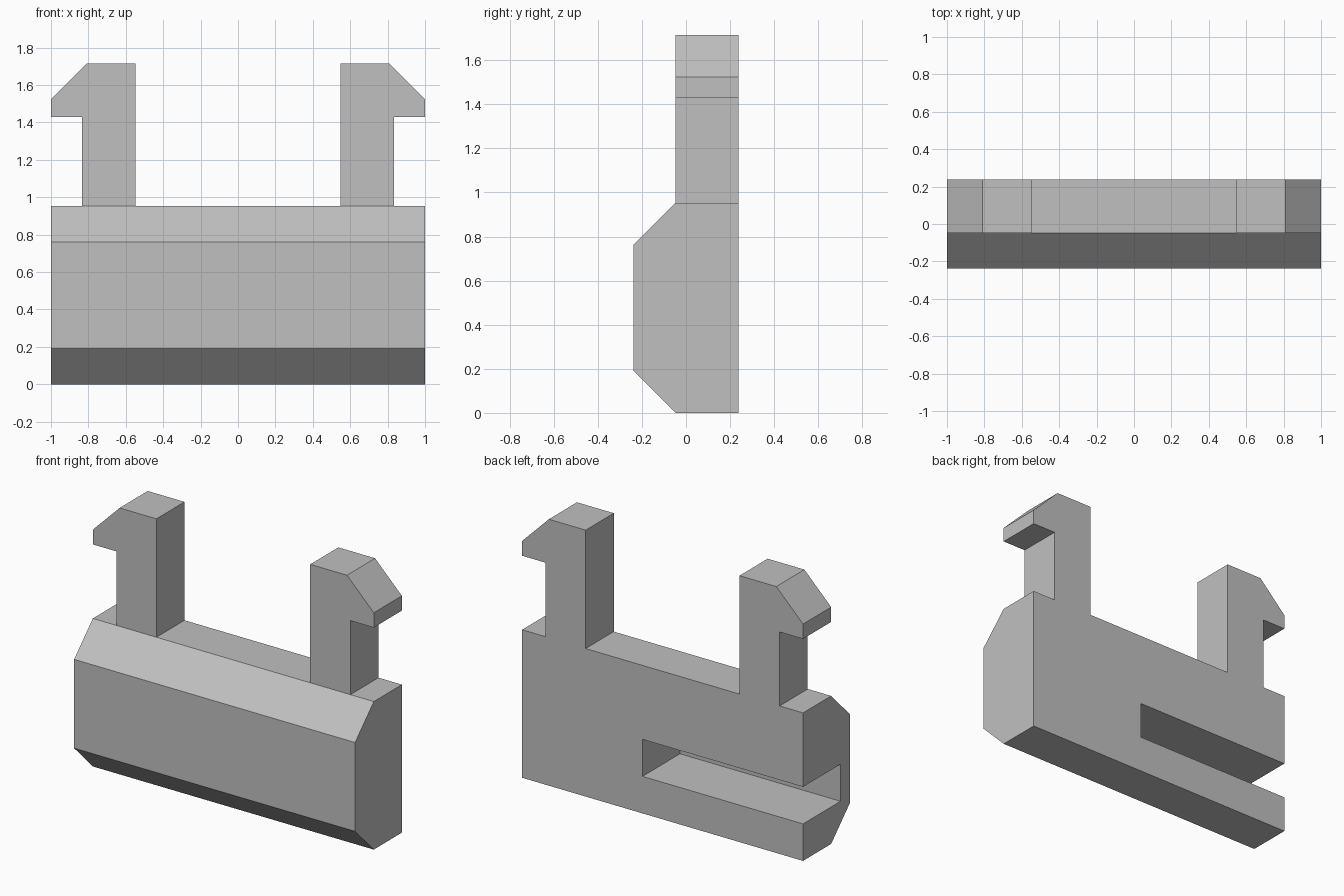
import bpy
import bmesh
import math
from mathutils import Vector

cube = bpy.data.objects.get("Cube")
if cube:
    bpy.data.objects.remove(cube, do_unlink=True)

U = 2 / 21  # design module

grey = bpy.data.materials.new("plain grey")
grey.use_nodes = True
COLOUR = (0.53, 0.53, 0.53, 1)
grey.diffuse_color = COLOUR
grey.node_tree.nodes["Principled BSDF"].inputs["Base Color"].default_value = COLOUR


def prism(name, outline, sweep):
    """Extrude a closed outline along a sweep vector, all in modules."""
    bm = bmesh.new()
    face = bm.faces.new([bm.verts.new(Vector(p) * U) for p in outline])
    moved = bmesh.ops.extrude_face_region(bm, geom=[face])["geom"]
    verts = [v for v in moved if isinstance(v, bmesh.types.BMVert)]
    bmesh.ops.translate(bm, verts=verts, vec=Vector(sweep) * U)
    bmesh.ops.recalc_face_normals(bm, faces=bm.faces)
    mesh = bpy.data.meshes.new(name)
    bm.to_mesh(mesh)
    bm.free()
    mesh.materials.append(grey)
    obj = bpy.data.objects.new(name, mesh)
    bpy.context.collection.objects.link(obj)
    return obj


def combine(target, tool, operation):
    """Apply a boolean and discard its tool."""
    tool.hide_render = True
    mod = target.modifiers.new(operation.lower(), "BOOLEAN")
    mod.operation = operation
    mod.solver = "EXACT"
    mod.object = tool
    bpy.context.view_layer.objects.active = target
    bpy.ops.object.modifier_apply(modifier=mod.name)
    bpy.data.objects.remove(tool, do_unlink=True)


# Body: chamfered bar running along x
section = [(2.5, 0), (2.5, 10), (-0.5, 10), (-2.5, 8), (-2.5, 2), (-0.5, 0)]
body = prism("clip_body", [(-10.5, y, z) for y, z in section], (21, 0, 0))

# Pair of outward hooks standing on the body
hook = [(5.75, 10), (8.75, 10), (8.75, 15), (10.5, 15),
        (10.5, 16), (8.5, 18), (5.75, 18)]
for side in (-1, 1):
    post = prism("hook", [(side * x, -0.5, z) for x, z in hook], (0, 3, 0))
    combine(body, post, "UNION")

# Slot in the back, open at one end
slot = [(-11.5, 2.5), (1.5, 2.5), (1.5, 5), (-11.5, 5)]
cutter = prism("slot_cutter", [(x, -1.5, z) for x, z in slot], (0, 5, 0))
combine(body, cutter, "DIFFERENCE")

# Merge coplanar faces into clean flat panels
bm = bmesh.new()
bm.from_mesh(body.data)
bmesh.ops.remove_doubles(bm, verts=bm.verts, dist=0.0001)
bmesh.ops.dissolve_limit(bm, angle_limit=math.radians(1),
                         verts=bm.verts, edges=bm.edges)
bm.to_mesh(body.data)
bm.free()
